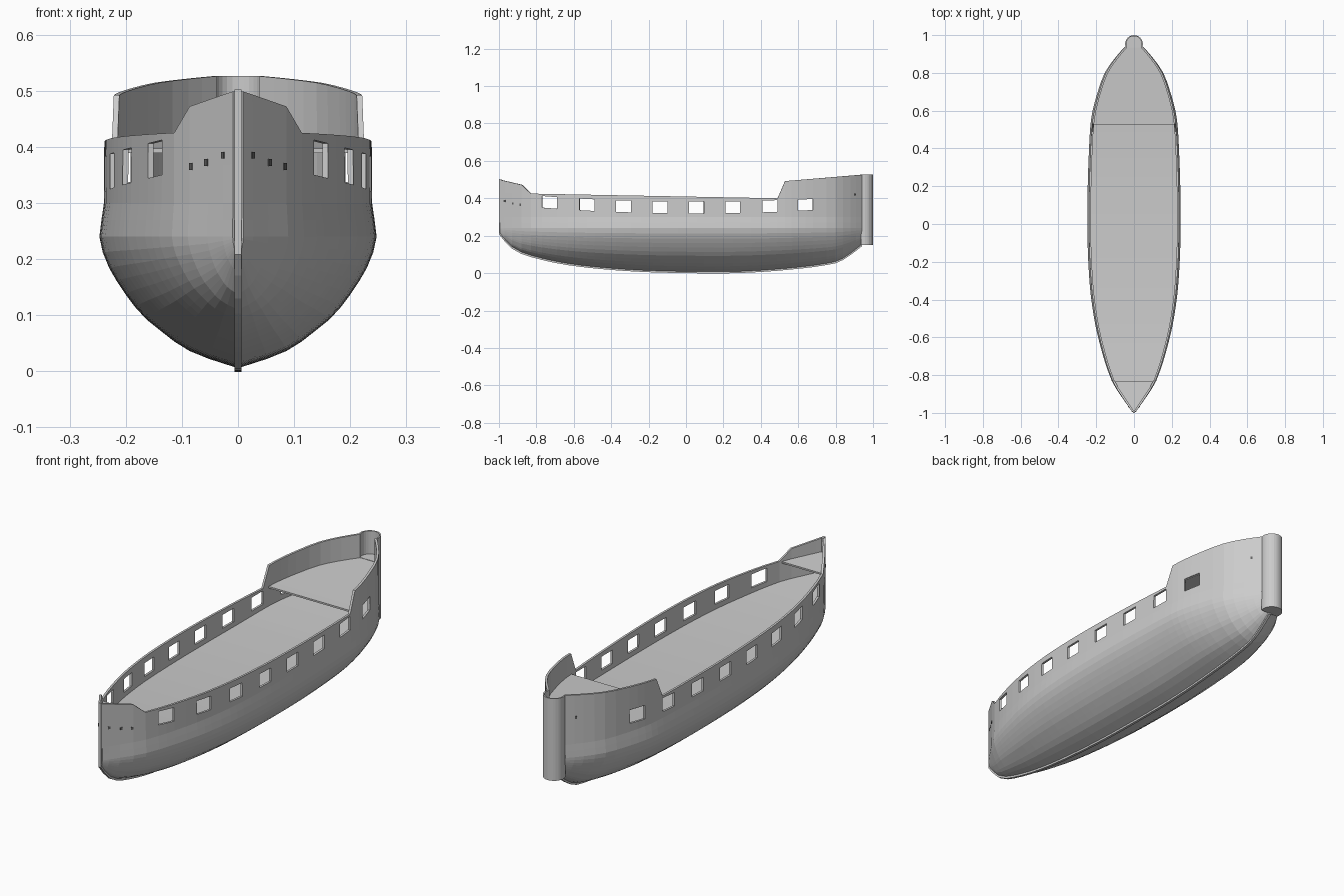
import bpy, bmesh, math
from mathutils import Matrix, Vector

if "Cube" in bpy.data.objects:
    bpy.data.objects.remove(bpy.data.objects["Cube"])


def material(name, value):
    m = bpy.data.materials.new(name)
    m.use_nodes = True
    m.diffuse_color = (value, value, value, 1)
    m.node_tree.nodes["Principled BSDF"].inputs["Base Color"].default_value = m.diffuse_color
    return m


GREY = material("light grey", 0.6)
DARK = material("dark grey", 0.12)


def add_object(name, bm, mat=GREY, thickness=0):
    mesh = bpy.data.meshes.new(name)
    bm.to_mesh(mesh)
    bm.free()
    mesh.materials.append(mat)
    obj = bpy.data.objects.new(name, mesh)
    bpy.context.collection.objects.link(obj)
    if thickness:
        mod = obj.modifiers.new("thickness", "SOLIDIFY")
        mod.thickness = thickness
        mod.offset = -1
    return obj


def curve(points, smooth=True):
    """Function through the points, with smooth or straight spans."""
    def slope(i):
        a, b = points[max(i - 1, 0)], points[min(i + 1, len(points) - 1)]
        return (b[1] - a[1]) / (b[0] - a[0])

    def value(t):
        t = min(max(t, points[0][0]), points[-1][0])
        i = next(n for n in range(len(points) - 1) if t <= points[n + 1][0])
        (a, p), (b, q) = points[i], points[i + 1]
        w, u = b - a, (t - a) / (b - a)
        if not smooth:
            return p + (q - p) * u
        return ((1 + 2 * u) * (1 - u) ** 2 * p + u * (1 - u) ** 2 * w * slope(i)
                + u * u * (3 - 2 * u) * q + u * u * (u - 1) * w * slope(i + 1))
    return value


# Hull lines: beam, keel height, gunwale height, castle top and section shape
beam = curve([(-1, .006), (-.93, .055), (-.83, .118), (-.6, .19), (-.4, .226), (-.2, .242),
              (0, .247), (.2, .245), (.4, .238), (.53, .23), (.6, .219), (.7, .192),
              (.8, .155), (.88, .1), (.94, .047)])
keel = curve([(-1, .21), (-.92, .13), (-.8, .085), (-.6, .045), (-.3, .017), (0, .007),
              (.3, .008), (.6, .03), (.8, .06), (.86, .09), (.94, .15)])
gunwale = curve([(-1, .44), (-.83, .425), (-.6, .408), (-.3, .395), (0, .39), (.3, .392),
                 (.53, .4), (1, .425)])
castle = curve([(-1, .5), (-.88, .472), (-.83, .425), (.49, .4), (.53, .492), (.75, .51),
                (.94, .526)], False)
section = curve([(0, .02), (.13, .35), (.26, .53), (.4, .69), (.62, .85), (.83, .96), (1, 1)])
tumblehome = curve([(.24, 1), (.27, .985), (.3, .967), (.6, .96)], False)
BULGE = .24


def half_width(y, z):
    if z >= BULGE:
        return beam(y) * tumblehome(z)
    return beam(y) * section((z - keel(y)) / (BULGE - keel(y)))


# Stations include the edges of every gun port
ports = [-.73, -.53, -.335, -.14, .055, .25, .45, .64]
stations = [-.995, -.97, -.93, -.88, -.83, .53, .565, .75, .8, .84, .88, .91, .94]
for p in ports:
    stations += [p - .04, p, p + .04]
stations += [(a + b) / 2 for a, b in zip(ports[:-2], ports[1:-1])]
stations = sorted(stations)
levels = [.07, .13, .2, .28, .37, .46, .56, .66, .76, .88, 1]


def side_heights(y):
    low = [keel(y) + s * (BULGE - keel(y)) for s in levels]
    g = gunwale(y)
    top = max(castle(y), g) if -.83 < y < .49 else castle(y)
    return low + [.27, .3, g - .07, g - .008, top]


# Hull shell, leaving out the port cells
bm = bmesh.new()
rows = []
for y in stations:
    zs = side_heights(y)
    pts = [(half_width(y, z), y, z) for z in reversed(zs)]
    pts += [(0, y, keel(y))] + [(-x, y, z) for x, y, z in reversed(pts)]
    rows.append([bm.verts.new(p) for p in pts])
last = len(rows[0]) - 1
for i in range(len(rows) - 1):
    mid = (stations[i] + stations[i + 1]) / 2
    is_port = any(abs(mid - p) < .04 for p in ports)
    for j in range(last):
        if is_port and j in (1, last - 2):
            continue
        bm.faces.new((rows[i][j], rows[i][j + 1], rows[i + 1][j + 1], rows[i + 1][j]))
add_object("hull", bm, thickness=.01)


# Decks follow the gunwale and the inside of the hull
def deck(name, start, end, drop):
    bm = bmesh.new()
    ys = [start] + [y for y in stations if start < y < end] + [end]
    pairs = []
    for y in ys:
        z = gunwale(y) - drop
        x = max(half_width(y, z) - .005, .002)
        pairs.append([bm.verts.new((s * x, y, z)) for s in (-1, 1)])
    for a, b in zip(pairs, pairs[1:]):
        bm.faces.new((a[0], a[1], b[1], b[0]))
    add_object(name, bm, thickness=.008)


deck("main_deck", -.98, .94, .093)
deck("fore_deck", -.985, -.835, .003)
deck("aft_deck", .525, .945, .003)


# Extruded outline helper
def prism(name, outline, offset):
    bm = bmesh.new()
    face = bm.faces.new([bm.verts.new(p) for p in outline])
    new = bmesh.ops.extrude_face_region(bm, geom=[face])["geom"]
    bmesh.ops.translate(bm, vec=offset, verts=[v for v in new if isinstance(v, bmesh.types.BMVert)])
    bmesh.ops.recalc_face_normals(bm, faces=bm.faces)
    return add_object(name, bm)


# Stem and keel in one bent strip
path = [y for y in stations if -.98 < y < .94] + [.94]
outer = [(-1, .502), (-1, .208)] + [(y, keel(y) - .007) for y in path]
inner = [(-.985, .5), (-.985, .215)] + [(y, keel(y) + .006) for y in path]
prism("stem_and_keel", [(-.006, y, z) for y, z in outer + inner[::-1]], (.012, 0, 0))

# Rounded rudder trunk: solid below the deck, open wall above it
arc = []
for n in range(17):
    a = math.radians(-22 + 224 * n / 16)
    arc.append((.047 * math.cos(a), .953 + .047 * math.sin(a)))
prism("rudder_trunk", [(x, y, .15) for x, y in arc], (0, 0, .27))
bm = bmesh.new()
wall = [[bm.verts.new((x, y, z)) for z in (.42, .526)] for x, y in arc]
for a, b in zip(wall, wall[1:]):
    bm.faces.new((a[0], b[0], b[1], a[1]))
add_object("rudder_trunk_wall", bm, thickness=.006)

# Small rope holes at bow and stern
bm = bmesh.new()
for y, z in [(-.97, .385), (-.925, .372), (-.885, .365), (.905, .42)]:
    slope = (half_width(y + .01, z) - half_width(y - .01, z)) / .02
    for side in (-1, 1):
        turn = Matrix.Rotation(-side * math.atan(slope), 4, "Z")
        place = Matrix.Translation(Vector((side * half_width(y, z), y, z)))
        size = Matrix.Diagonal((.004, .009, .012, 1))
        bmesh.ops.create_cube(bm, size=1, matrix=place @ turn @ size)
add_object("rope_holes", bm, DARK)
